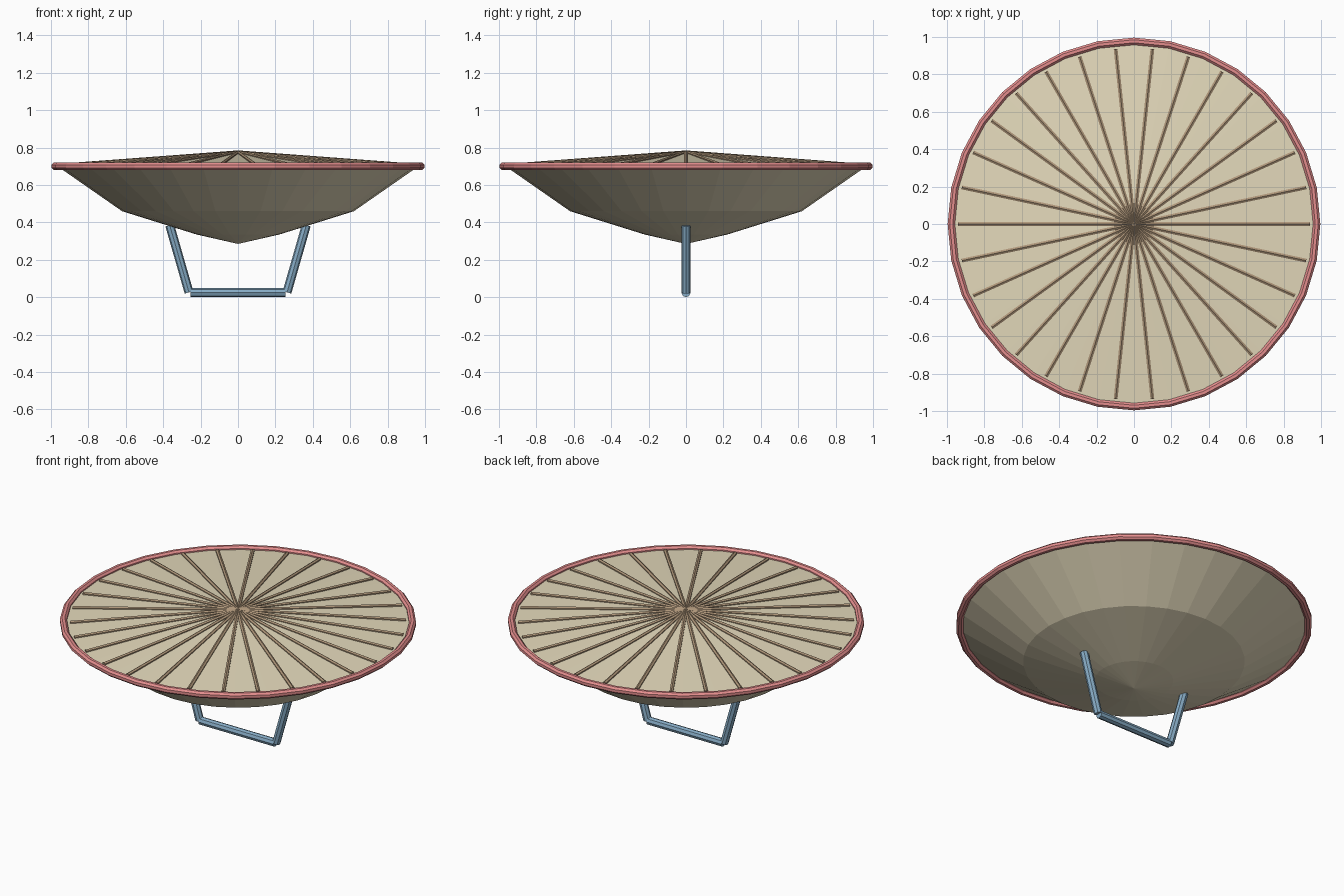
import bpy, bmesh
from math import cos, sin, pi
from mathutils import Vector

if "Cube" in bpy.data.objects:
    bpy.data.objects.remove(bpy.data.objects["Cube"])

SEG = 32     # sides of the round parts
RIBS = 30


def material(name, rgb):
    m = bpy.data.materials.new(name)
    m.diffuse_color = (*rgb, 1)
    m.use_nodes = True
    m.node_tree.nodes["Principled BSDF"].inputs["Base Color"].default_value = m.diffuse_color
    return m


def finish(name, bm, mat):
    bmesh.ops.recalc_face_normals(bm, faces=bm.faces)
    me = bpy.data.meshes.new(name)
    bm.to_mesh(me)
    bm.free()
    ob = bpy.data.objects.new(name, me)
    bpy.context.collection.objects.link(ob)
    me.materials.append(mat)
    return ob


def lathe(name, profile, mat):
    """Spin an (r, z) profile around z."""
    bm = bmesh.new()
    vs = [bm.verts.new((r, 0, z)) for r, z in profile]
    es = [bm.edges.new(p) for p in zip(vs, vs[1:])]
    bmesh.ops.spin(bm, geom=vs + es, cent=(0, 0, 0), axis=(0, 0, 1),
                   angle=2 * pi, steps=SEG, use_merge=True)
    bmesh.ops.remove_doubles(bm, verts=bm.verts, dist=1e-5)
    return finish(name, bm, mat)


def add_rod(bm, a, b, radius, sides):
    """Capped cylinder from a to b."""
    a, b = Vector(a), Vector(b)
    new = bmesh.ops.create_cone(bm, cap_ends=True, segments=sides, radius1=radius,
                                radius2=radius, depth=(b - a).length)["verts"]
    rot = (b - a).to_track_quat('Z', 'Y')
    for v in new:
        v.co = rot @ v.co + (a + b) / 2


tan = material("tan", (0.78, 0.70, 0.50))
brown = material("brown", (0.42, 0.30, 0.19))
red = material("red", (0.78, 0.27, 0.27))
blue = material("blue", (0.24, 0.41, 0.56))

# Dish: shallow bowl closed by a low cone
lathe("dish", [(0, 0.285), (0.22, 0.335), (0.62, 0.46), (0.965, 0.70), (0, 0.775)], tan)

# Rim ring
ring = [(0.977 + 0.021 * cos(2 * pi * (i + 0.5) / 8), 0.70 + 0.021 * sin(2 * pi * (i + 0.5) / 8))
        for i in range(8)]
lathe("rim", ring + ring[:1], red)

# Radial ribs lying on the cone
bm = bmesh.new()
for i in range(RIBS):
    t = 2 * pi * i / RIBS
    add_rod(bm, (0, 0, 0.773), (0.94 * cos(t), 0.94 * sin(t), 0.703), 0.012, 6)
finish("ribs", bm, brown)

# Handle: two splayed arms and a grip bar
bm = bmesh.new()
add_rod(bm, (-0.255, 0, 0.024), (0.255, 0, 0.024), 0.024, 8)
for s in (-1, 1):
    add_rod(bm, (s * 0.262, 0, 0.026), (s * 0.365, 0, 0.385), 0.024, 8)
handle = finish("handle", bm, blue)
